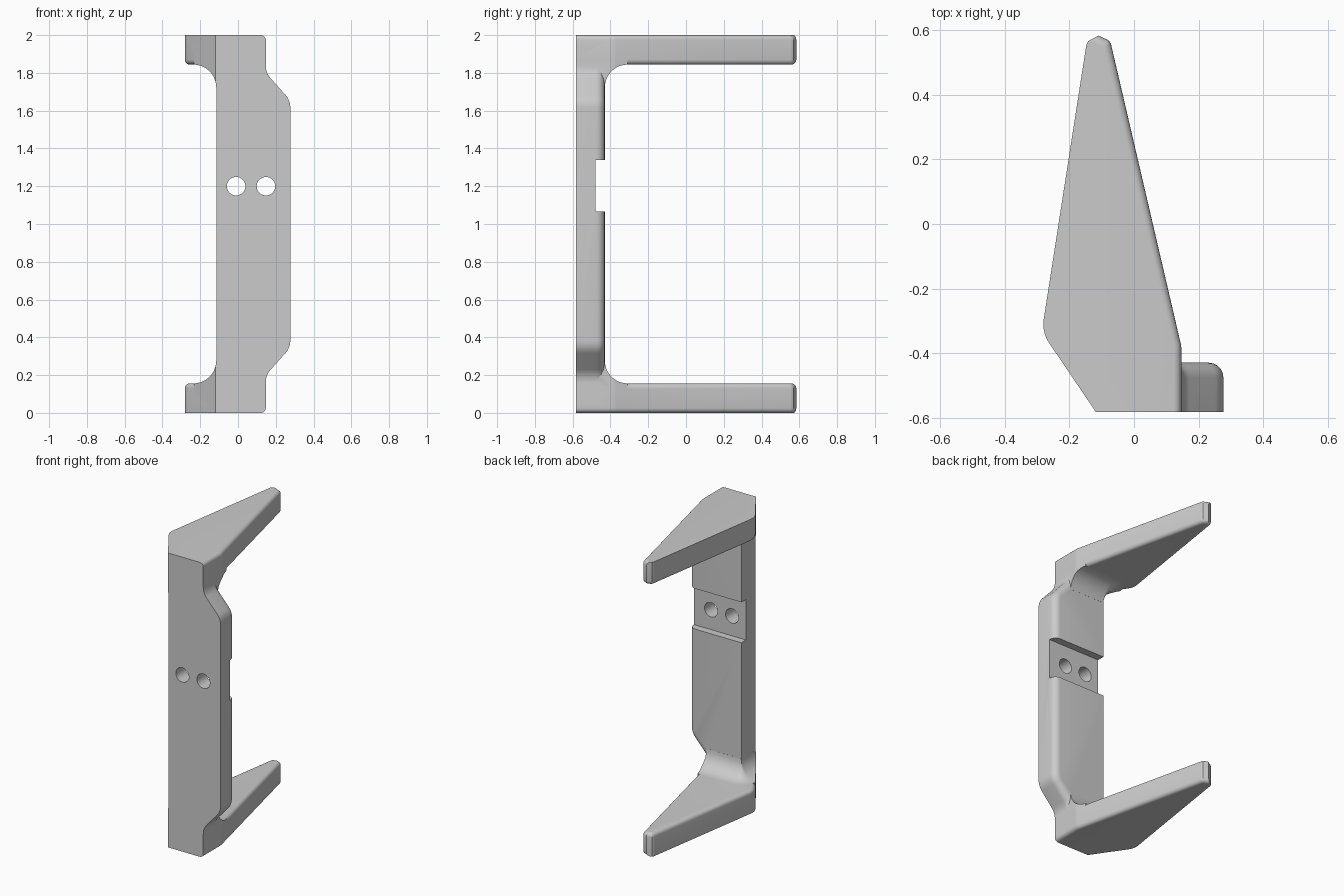
import bpy, bmesh, math
from mathutils import Vector, Matrix

if "Cube" in bpy.data.objects:
    bpy.data.objects.remove(bpy.data.objects["Cube"], do_unlink=True)

FRONT, BACK, LEFT, RIGHT = -0.583, -0.43, -0.115, 0.147
THICK, FILLET = 0.156, 0.12

grey = bpy.data.materials.new("plain grey")
grey.use_nodes = True
colour = (0.6, 0.6, 0.6, 1)
grey.diffuse_color = colour
grey.node_tree.nodes["Principled BSDF"].inputs["Base Color"].default_value = colour


def rounded(corners, steps=8):
    """Round each (x, y, radius) corner of a closed outline."""
    out = []
    for i, (x, y, r) in enumerate(corners):
        p = Vector((x, y))
        if r == 0:
            out.append(p)
            continue
        a = (Vector(corners[i - 1][:2]) - p).normalized()
        b = (Vector(corners[(i + 1) % len(corners)][:2]) - p).normalized()
        half = a.angle(b) / 2
        centre = p + (a + b).normalized() * r / math.sin(half)
        start = p + a * r / math.tan(half) - centre
        end = p + b * r / math.tan(half) - centre
        for k in range(steps + 1):
            out.append(centre + start.lerp(end, k / steps).normalized() * r)
    return out


def loft(layers):
    """Skin a stack of equal-length rings of 3D points."""
    bm = bmesh.new()
    rings = [[bm.verts.new(p) for p in ring] for ring in layers]
    n = len(rings[0])
    bm.faces.new(rings[0][::-1])
    bm.faces.new(rings[-1])
    for lo, hi in zip(rings, rings[1:]):
        for i in range(n):
            j = (i + 1) % n
            bm.faces.new((lo[i], lo[j], hi[j], hi[i]))
    bmesh.ops.recalc_face_normals(bm, faces=bm.faces)
    return bm


def soften(bm, radius, rule):
    edges = [e for e in bm.edges if rule(e, (e.verts[0].co + e.verts[1].co) / 2)]
    bmesh.ops.bevel(bm, geom=edges, offset=radius, segments=5, profile=0.5,
                    affect='EDGES', clamp_overlap=True)


def finish(bm, name, flip=False):
    if flip:
        bmesh.ops.transform(bm, verts=bm.verts,
                            matrix=Matrix.Translation((0, 0, 2)) @ Matrix.Diagonal((1, 1, -1, 1)))
    bmesh.ops.recalc_face_normals(bm, faces=bm.faces)
    mesh = bpy.data.meshes.new(name)
    bm.to_mesh(mesh)
    bm.free()
    mesh.materials.append(grey)
    ob = bpy.data.objects.new(name, mesh)
    bpy.context.collection.objects.link(ob)
    return ob


def combine(target, tool, operation):
    tool.hide_render = True
    mod = target.modifiers.new(operation.title(), 'BOOLEAN')
    mod.object, mod.operation, mod.solver = tool, operation, 'EXACT'
    bpy.context.view_layer.objects.active = target
    bpy.ops.object.modifier_apply(modifier=mod.name)
    bpy.data.objects.remove(tool, do_unlink=True)


# Arm outline seen from above
arm_outline = rounded([
    (-0.118, FRONT, 0), (RIGHT, FRONT, 0), (RIGHT, -0.38, 0.1),
    (-0.117, 0.754, 0.04), (-0.286, -0.335, 0.1)])


def arm_prism(top):
    return loft([[(p.x, p.y, z) for p in arm_outline] for z in (0, top)])


def make_arm(name, flip):
    bm = arm_prism(THICK)

    # Inner rim and the outer rim on the straight side are rounded
    def rim(edge, mid):
        flat = abs(edge.verts[0].co.z - edge.verts[1].co.z) < 0.001
        on_side = mid.y > FRONT + 0.001
        straight_side = mid.x > -0.11
        return flat and on_side and (mid.z > 0.1 or straight_side)
    soften(bm, 0.025, rim)
    return finish(bm, name, flip)


def make_fillet(name, flip):
    # Concave blend that wraps round the corner of the grip
    layers = []
    for k in range(11):
        angle = k / 10 * math.pi / 2
        d = FILLET * (1 - math.sin(angle)) + 0.0005
        z = THICK + FILLET * (1 - math.cos(angle))
        ring = [(0.4, -0.8), (0.4, BACK + d)]
        for s in range(9):
            t = math.pi / 2 * (1 + s / 8)
            ring.append((LEFT + d * math.cos(t), BACK + d * math.sin(t)))
        ring.append((LEFT - d, -0.8))
        layers.append([(x, y, z) for x, y in ring])
    layers.insert(0, [(x, y, THICK - 0.03) for x, y, z in layers[0]])
    ob = finish(loft(layers), name, flip)
    combine(ob, finish(arm_prism(0.5), "fillet_trim", flip), 'INTERSECT')
    return ob


# Upright grip, wider in the middle
profile = rounded([
    (LEFT, 0.06, 0), (RIGHT, 0.06, 0), (RIGHT, 0.2, 0.1), (0.277, 0.345, 0.1),
    (0.277, 1.655, 0.1), (RIGHT, 1.8, 0.1), (RIGHT, 1.94, 0), (LEFT, 1.94, 0)])
bm = loft([[(p.x, y, p.y) for p in profile] for y in (FRONT, BACK)])
soften(bm, 0.045, lambda e, m: m.x > 0.14 and all(v.co.y > BACK - 0.001 for v in e.verts))
body = finish(bm, "grip_bracket")

# Cross slot in the back
bm = bmesh.new()
bmesh.ops.create_cube(bm, size=1, matrix=Matrix.Translation((0, -0.38, 1.2025))
                      @ Matrix.Diagonal((1, 0.2, 0.275, 1)))
combine(body, finish(bm, "slot_cutter"), 'DIFFERENCE')

# Two through holes
for x in (-0.01, 0.148):
    bm = bmesh.new()
    bmesh.ops.create_cone(bm, cap_ends=True, segments=32, radius1=0.049, radius2=0.049, depth=0.5,
                          matrix=Matrix.Translation((x, -0.53, 1.2)) @ Matrix.Rotation(math.pi / 2, 4, 'X'))
    combine(body, finish(bm, "hole_cutter"), 'DIFFERENCE')

# Matching arms at both ends
for side, flip in (("lower", False), ("upper", True)):
    combine(body, make_arm(side + "_arm", flip), 'UNION')
    combine(body, make_fillet(side + "_fillet", flip), 'UNION')

bpy.ops.object.select_all(action='DESELECT')
body.select_set(True)
bpy.context.view_layer.objects.active = body
bpy.ops.object.shade_smooth_by_angle(angle=math.radians(30))
